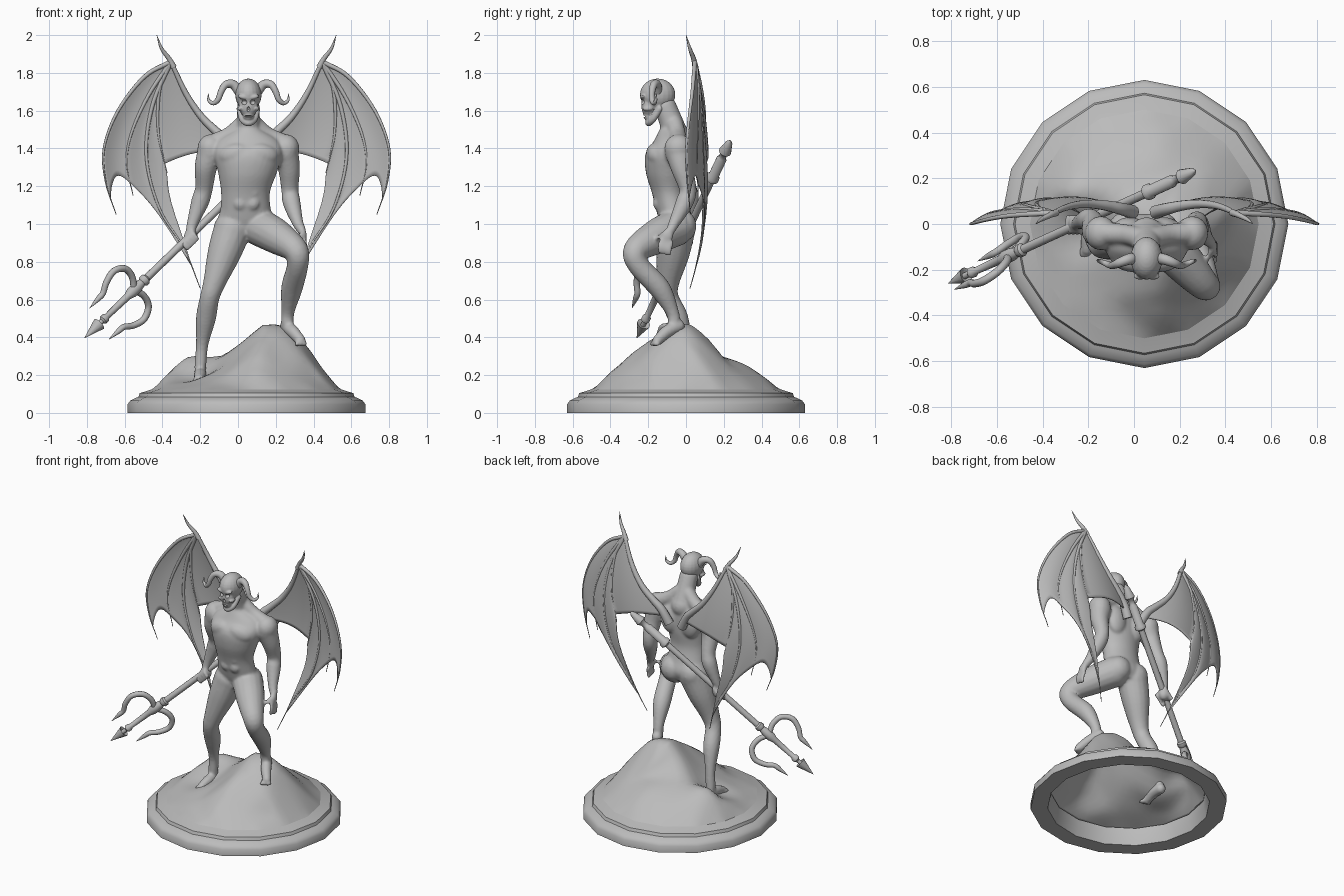
import bpy, bmesh, math
from mathutils import Vector, Matrix, Euler
from mathutils.geometry import delaunay_2d_cdt

cube = bpy.data.objects.get("Cube")
if cube:
    bpy.data.objects.remove(cube, do_unlink=True)

stone = bpy.data.materials.new("plain_grey")
stone.use_nodes = True
GREY = (.5, .5, .5, 1)
stone.diffuse_color = GREY
stone.node_tree.nodes["Principled BSDF"].inputs["Base Color"].default_value = GREY
MID = .045  # the statue's own centre line


def finish(bm, name, angle=40):
    """Turn a bmesh into a named, shaded object."""
    bmesh.ops.recalc_face_normals(bm, faces=bm.faces)
    mesh = bpy.data.meshes.new(name)
    bm.to_mesh(mesh)
    bm.free()
    mesh.materials.append(stone)
    obj = bpy.data.objects.new(name, mesh)
    bpy.context.collection.objects.link(obj)
    shade(obj, angle)
    return obj


def shade(obj, angle):
    bpy.ops.object.select_all(action='DESELECT')
    obj.select_set(True)
    bpy.context.view_layer.objects.active = obj
    bpy.ops.object.shade_smooth_by_angle(angle=math.radians(angle))


def spline(points, steps=6):
    """Catmull-Rom resampling of points of any dimension."""
    pts = [Vector(p) for p in points]
    pts = [pts[0] * 2 - pts[1]] + pts + [pts[-1] * 2 - pts[-2]]
    out = []
    for a, b, c, d in zip(pts, pts[1:], pts[2:], pts[3:]):
        for k in range(steps):
            t = k / steps
            out.append((b * 2 + (c - a) * t + (a * 2 - b * 5 + c * 4 - d) * t**2
                        + (b * 3 - a - c * 3 + d) * t**3) / 2)
    return out + [pts[-2]]


def ellipse(bm, x, y, z, rx, ry, sides):
    return [bm.verts.new((x + rx * math.cos(math.tau * k / sides), y + ry * math.sin(math.tau * k / sides), z))
            for k in range(sides)]


def tube(bm, path, sides=12):
    """Tube through (x, y, z, radius) samples."""
    centres = [Vector(p[:3]) for p in path]
    side, rings = None, []
    for i, c in enumerate(centres):
        axis = (centres[min(i + 1, len(path) - 1)] - centres[max(i - 1, 0)]).normalized()
        side = axis.orthogonal() if side is None else side - axis * side.dot(axis)
        side.normalize()
        up = axis.cross(side)
        ring = []
        for k in range(sides):
            a = math.tau * k / sides
            ring.append(bm.verts.new(c + (side * math.cos(a) + up * math.sin(a)) * max(path[i][3], .001)))
        rings.append(ring)
    skin(bm, rings)


def skin(bm, rings, caps=True):
    for low, high in zip(rings, rings[1:]):
        for k in range(len(low)):
            j = (k + 1) % len(low)
            bm.faces.new((low[k], low[j], high[j], high[k]))
    if caps:
        bm.faces.new(rings[0][::-1])
        bm.faces.new(rings[-1])


def limb(bm, *points):
    """Rounded, smoothly tapering limb."""
    tube(bm, spline(points), 16)
    for p in (points[0], points[-1]):
        ball(bm, p[:3], (p[3],) * 3)


def ball(bm, centre, size, turn=(0, 0, 0)):
    rot = Euler([math.radians(t) for t in turn]).to_matrix().to_4x4()
    bmesh.ops.create_uvsphere(bm, u_segments=20, v_segments=14, radius=1,
                              matrix=Matrix.Translation(centre) @ rot @ Matrix.Diagonal((*size, 1)))


# Plinth: sixteen-sided turned moulding, hollow below
bm = bmesh.new()
skin(bm, [ellipse(bm, MID, 0, z, r, r, 16) for r, z in
          ((.5, .115), (.505, .06), (.52, 0), (.63, 0), (.63, .045), (.615, .065), (.585, .08),
           (.572, .085), (.565, .105), (.54, .112), (.5, .125))], caps=False)
finish(bm, "plinth", 42)

# Rocky mound: facets spanning a few peaks and hollows, slightly worn
PEAKS = [(.2, .02, .48), (.13, 0, .48), (.28, 0, .47), (.05, .02, .42), (.31, -.12, .39), (.34, -.18, .33),
         (.15, -.15, .43), (.11, -.3, .32), (.1, -.4, .23), (.27, -.33, .21), (.42, -.22, .18), (.37, .03, .36),
         (.44, .02, .25), (.16, .14, .38), (.14, .19, .3), (.1, .31, .27), (.1, .41, .2), (.32, .24, .23),
         (-.1, .12, .31), (-.27, .14, .33), (-.36, .1, .23), (-.15, .3, .23), (-.2, -.04, .17), (-.27, -.2, .16),
         (-.1, -.33, .17), (-.06, -.13, .25), (.03, -.22, .3), (-.38, -.08, .16)]
for k in range(16):
    a = math.tau * k / 16
    PEAKS.append((MID + .5 * math.cos(a), .5 * math.sin(a), .125))
flat, _, faces, origin, *_ = delaunay_2d_cdt([Vector(p[:2]) for p in PEAKS], [], [], 0, .0001)
bm = bmesh.new()
rock = [bm.verts.new((*v, PEAKS[src[0]][2])) for v, src in zip(flat, origin)]
for f in faces:
    bm.faces.new([rock[i] for i in f])
bmesh.ops.subdivide_edges(bm, edges=bm.edges, cuts=3, use_grid_fill=True)
inner = [v for v in bm.verts if not v.is_boundary]
for n in range(3):
    bmesh.ops.smooth_vert(bm, verts=inner, factor=.5, use_axis_x=True, use_axis_y=True, use_axis_z=True)
finish(bm, "rock_mound", 45)

# Body: overlapping muscle forms fused into one skin
bm = bmesh.new()
skin(bm, [ellipse(bm, *row, 32) for row in
          spline([(.04, -.04, .93, .07, .06), (.04, -.045, 1, .148, .09), (.04, -.07, 1.08, .133, .09),
                  (.04, -.09, 1.17, .13, .092), (.05, -.1, 1.27, .155, .112), (.055, -.1, 1.37, .18, .115),
                  (.055, -.08, 1.44, .16, .09), (.055, -.075, 1.5, .07, .065)])])
limb(bm, (.055, -.05, 1.44, .08), (.055, -.075, 1.53, .064), (.055, -.11, 1.62, .06))
for s in (-1, 1):
    x = .055 + s * .075
    ball(bm, (x, -.165, 1.37), (.085, .044, .055), (0, s * 12, s * 12))
    ball(bm, (x, -.015, 1.34), (.07, .045, .1))
    ball(bm, (.04 + s * .07, -.01, .99), (.078, .065, .08))
    ball(bm, (.055 + s * .2, -.04, 1.4), (.07, .075, .075))
    limb(bm, (.055 + s * .03, -.06, 1.53, .045), (.055 + s * .1, -.045, 1.47, .045), (.055 + s * .19, -.04, 1.425, .05))
    for row in range(3):
        ball(bm, (.045 + s * .032, -.152 - row * .004, 1.11 + row * .062), (.036, .022, .036))
# arms
limb(bm, (-.145, -.04, 1.38, .072), (-.17, -.03, 1.3, .06), (-.18, .01, 1.19, .047), (-.2, .02, 1.12, .048),
     (-.235, .01, 1.02, .033), (-.25, 0, .97, .027))
limb(bm, (.25, -.04, 1.38, .072), (.27, -.02, 1.29, .058), (.275, .01, 1.18, .046), (.285, -.01, 1.11, .047),
     (.315, -.06, 1.01, .031), (.335, -.08, .97, .025))
# legs
limb(bm, (-.03, -.05, .97, .1), (-.075, -.07, .84, .088), (-.125, -.095, .69, .06), (-.15, -.09, .61, .052),
     (-.17, -.04, .5, .053), (-.19, .0, .36, .033), (-.2, .01, .24, .032))
limb(bm, (.12, -.06, .98, .1), (.21, -.16, .93, .092), (.305, -.265, .86, .068), (.315, -.25, .78, .057),
     (.285, -.14, .66, .057), (.265, -.075, .54, .036), (.26, -.06, .47, .033))
# feet
limb(bm, (-.2, .025, .2, .034), (-.2, -.04, .2, .034), (-.205, -.11, .18, .028))
limb(bm, (.255, -.04, .46, .034), (.29, -.1, .43, .034), (.33, -.15, .385, .028))
for n in range(5):
    ball(bm, (-.23 + n * .013, -.125 - n * .003, .172), (.01, .024, .012))
    ball(bm, (.308 + n * .012, -.175 + n * .005, .365), (.01, .02, .013))
# hands: one gripping the shaft, one relaxed
ball(bm, (-.25, 0, .93), (.038, .036, .045))
ball(bm, (.345, -.1, .935), (.02, .033, .042), (-20, 0, 0))
for n in range(4):
    k = n * .018
    limb(bm, (-.235 - k, .03, .955 - k, .012), (-.24 - k, -.03, .955 - k, .012), (-.215 - k, -.035, .92 - k, .011))
    limb(bm, (.35, -.13 + k, .92 - k / 3, .011), (.357, -.14 + k, .88 - k / 3, .011), (.35, -.14 + k, .85 - k / 4, .009))
limb(bm, (.335, -.12, .95, .012), (.325, -.15, .925, .01))
body = finish(bm, "body")

# Head: cranium with a bare skull face
bm = bmesh.new()
ball(bm, (.055, -.15, 1.685), (.07, .094, .085))
ball(bm, (.055, -.197, 1.625), (.05, .04, .06))
limb(bm, (.01, -.14, 1.61, .018), (.024, -.175, 1.555, .018), (.055, -.198, 1.535, .018),
     (.086, -.175, 1.555, .018), (.1, -.14, 1.61, .018))
ball(bm, (.055, -.197, 1.575), (.03, .03, .03))
for s in (-1, 1):
    ball(bm, (.055 + s * .028, -.228, 1.672), (.03, .016, .012), (0, s * -12, 0))
    ball(bm, (.055 + s * .04, -.202, 1.61), (.018, .028, .013))
head = finish(bm, "head")

for obj, voxel, rounds in ((body, .009, 5), (head, .005, 3)):
    fuse = obj.modifiers.new("fuse", 'REMESH')
    fuse.mode, fuse.voxel_size = 'VOXEL', voxel
    relax = obj.modifiers.new("relax", 'SMOOTH')
    relax.factor, relax.iterations = .5, rounds
    bpy.context.view_layer.objects.active = obj
    for mod in ("fuse", "relax"):
        bpy.ops.object.modifier_apply(modifier=mod)
    shade(obj, 60)

# Eye sockets, nose hole and mouth slit carved out of the skull
bm = bmesh.new()
for s in (-1, 1):
    ball(bm, (.055 + s * .024, -.243, 1.645), (.017, .03, .015))
ball(bm, (.055, -.243, 1.607), (.009, .022, .015))
ball(bm, (.055, -.235, 1.57), (.027, .03, .005))
cutter = finish(bm, "socket_cutter")
cutter.hide_render = True
carve = head.modifiers.new("carve", 'BOOLEAN')
carve.object, carve.operation = cutter, 'DIFFERENCE'
bpy.context.view_layer.objects.active = head
bpy.ops.object.modifier_apply(modifier="carve")
bpy.data.objects.remove(cutter, do_unlink=True)
shade(head, 40)


# Wings and horns, mirrored about the centre line
def place(s, p, lift=0):
    """Point (out, height) laid on the cupped wing of side s."""
    return Vector((MID + s * p[0], .11 - .2 * (p[1] - 1.3)**2 - .65 * (p[0] - .35)**2 + lift, p[1]))


def along(bone, t):
    f = t * (len(bone) - 1)
    i = min(int(f), len(bone) - 2)
    return bone[i].lerp(bone[i + 1], f - i)


WRIST = (.4, 1.86)
FINGERS = [[WRIST, (.54, 1.78), (.68, 1.6), (.755, 1.4), (.745, 1.22), (.69, 1.05)],
           [WRIST, (.52, 1.68), (.61, 1.48), (.635, 1.32), (.6, 1.15)],
           [WRIST, (.5, 1.62), (.53, 1.35), (.46, 1.08), (.33, .87), (.245, .66)],
           [WRIST, (.455, 1.74), (.47, 1.6), (.465, 1.47), (.445, 1.37), (.42, 1.27)],
           [WRIST, (.32, 1.69), (.24, 1.57), (.16, 1.49), (.1, 1.43), (.05, 1.34)]]
SCALLOPS = (.1, .08, .16, .05)
BONES = [spline(f) for f in FINGERS]
for s, label in ((-1, "right"), (1, "left")):
    bm = bmesh.new()
    for one, two, depth in zip(BONES, BONES[1:], SCALLOPS):
        grid = []
        for v in range(11):
            arch = math.sin(math.pi * v / 10)
            row = []
            for n in range(21):
                t = (.9 - depth * arch) * n / 20
                row.append(bm.verts.new(place(s, along(one, t).lerp(along(two, t), v / 10), .012 * arch * t)))
            grid.append(row)
        for a, b in zip(grid, grid[1:]):
            for n in range(20):
                bm.faces.new((a[n], a[n + 1], b[n + 1], b[n]))
    bmesh.ops.remove_doubles(bm, verts=bm.verts, dist=.0005)
    membrane = finish(bm, label + "_wing_membrane", 50)
    thick = membrane.modifiers.new("thickness", 'SOLIDIFY')
    thick.thickness, thick.offset = .006, 0

    bm = bmesh.new()
    for bone in BONES:
        last = len(bone) - 1
        root = bone is BONES[-1]
        tube(bm, [(*place(s, p), .011 + .02 * n / last if root else .011 * (1 - n / last) + .002)
                  for n, p in enumerate(bone)], 10)
    tube(bm, [(MID + s * x, y, z, r) for x, y, z, r in
              spline([(.385, .05, 1.83, .016), (.41, .04, 1.875, .013), (.45, .02, 1.93, .009), (.475, 0, 2, .001)])], 10)
    finish(bm, label + "_wing_bones", 50)

    bm = bmesh.new()
    tube(bm, [(.055 + s * x, y, z, r) for x, y, z, r in
              spline([(.045, -.15, 1.695, .026), (.08, -.155, 1.738, .024), (.12, -.17, 1.738, .02), (.145, -.18, 1.7, .017),
                      (.16, -.18, 1.66, .015), (.185, -.17, 1.64, .012), (.21, -.16, 1.655, .008), (.212, -.155, 1.69, .001)])])
    finish(bm, label + "_horn", 50)

# Trident: turned shaft along one axis, with two curling side prongs
JOINT = Vector((-.55, -.14, .65))
AXIS = Vector((-.683, -.312, -.66)).normalized()
ACROSS = Vector((-.385, -.51, .77))
ACROSS = (ACROSS - AXIS * ACROSS.dot(AXIS)).normalized()


def spear(s, w, r):
    return (*(JOINT + AXIS * s + ACROSS * w), r)


bm = bmesh.new()
tube(bm, [spear(s, 0, r) for s, r in
          ((-1.2, .003), (-1.18, .018), (-1.11, .034), (-1.09, .02), (-1.06, .02), (-1.05, .028), (-.92, .028),
           (-.91, .036), (-.89, .036), (-.88, .02), (-.1, .02), (-.09, .03), (-.07, .03), (-.06, .022),
           (-.02, .03), (.02, .03), (.05, .02), (.21, .016), (.22, .024), (.24, .024), (.25, .014),
           (.28, .014), (.27, .036), (.385, .001))])
finish(bm, "trident_shaft", 40)
for s, label in ((1, "upper"), (-1, "lower")):
    bm = bmesh.new()
    tube(bm, spline([spear(a, s * w, r) for a, w, r in
                     ((0, 0, .018), (-.03, .07, .018), (-.02, .14, .018), (.04, .178, .018), (.11, .16, .017),
                      (.16, .125, .016), (.2, .12, .014), (.27, .115, .001))]))
    finish(bm, label + "_prong", 50)
